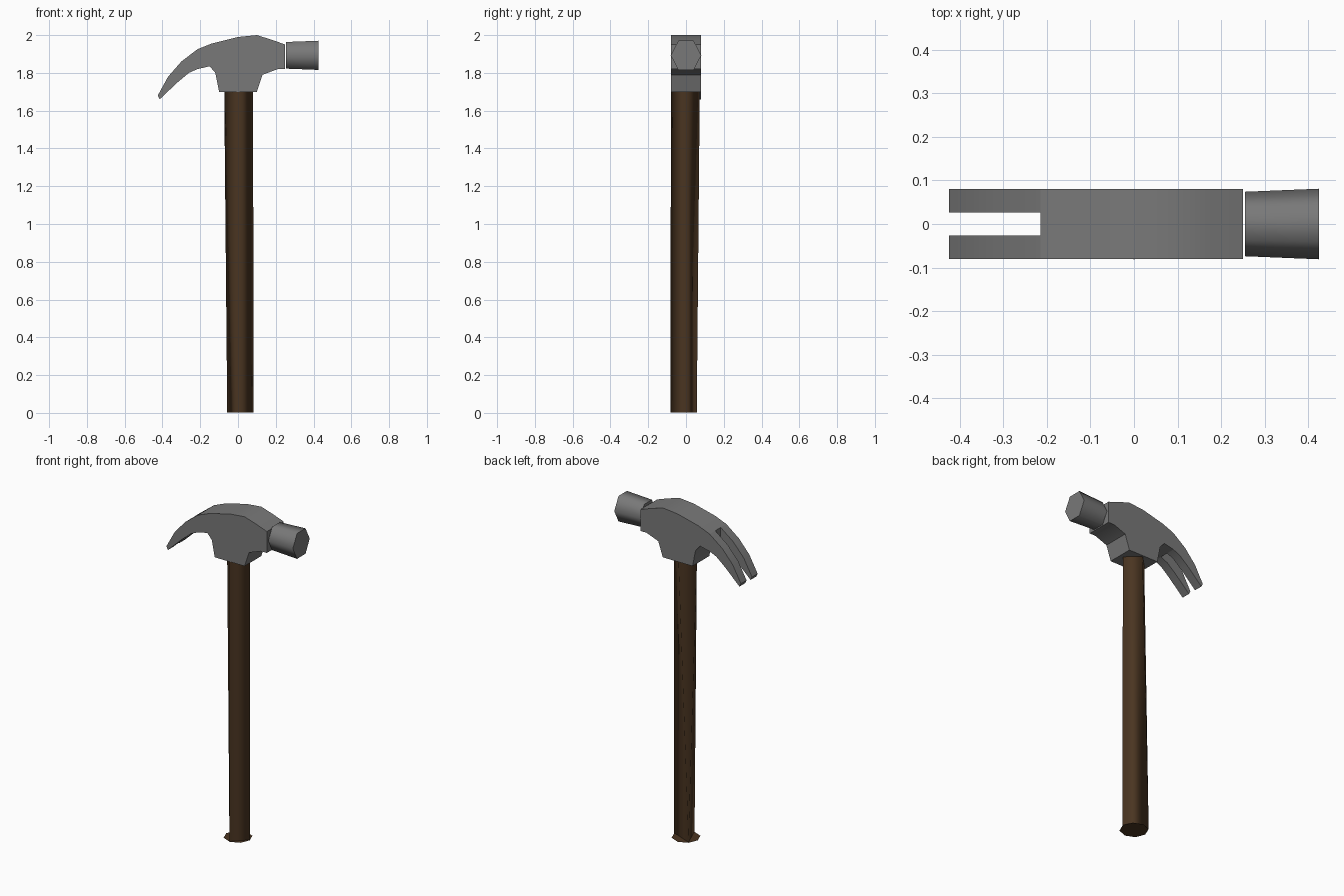
import bpy, bmesh, math

if "Cube" in bpy.data.objects:
    bpy.data.objects.remove(bpy.data.objects["Cube"])


def material(name, rgb):
    m = bpy.data.materials.new(name)
    m.diffuse_color = (*rgb, 1)
    m.use_nodes = True
    m.node_tree.nodes["Principled BSDF"].inputs["Base Color"].default_value = m.diffuse_color
    return m


def finish(name, bm, mat, smooth=None):
    bmesh.ops.recalc_face_normals(bm, faces=bm.faces)
    me = bpy.data.meshes.new(name)
    bm.to_mesh(me)
    bm.free()
    ob = bpy.data.objects.new(name, me)
    bpy.context.collection.objects.link(ob)
    me.materials.append(mat)
    if smooth:
        bpy.context.view_layer.objects.active = ob
        ob.select_set(True)
        bpy.ops.object.shade_smooth_by_angle(angle=math.radians(smooth))
        ob.select_set(False)
    return ob


def extrude_profile(name, pts, y0, y1, mat):
    """Side profile (x, z) given thickness from y0 to y1."""
    bm = bmesh.new()
    f = bm.faces.new([bm.verts.new((x, y0, z)) for x, z in pts])
    ext = bmesh.ops.extrude_face_region(bm, geom=[f])
    for v in ext["geom"]:
        if isinstance(v, bmesh.types.BMVert):
            v.co.y = y1
    return finish(name, bm, mat, smooth=30)


wood = material("wood", (0.068, 0.035, 0.015))
steel = material("dark_steel", (0.19, 0.19, 0.19))

# Handle: faceted shaft whose diamond top narrows to a triangle at the foot
bm = bmesh.new()
top = [bm.verts.new((x, y, 1.72)) for x, y in
       ((0.08, 0), (0, 0.073), (-0.073, 0), (0, -0.08))]
foot = [bm.verts.new((x, y, 0.003)) for x, y in
        ((0.082, 0), (-0.057, 0.057), (0, -0.082))]
bm.faces.new((top[0], top[1], foot[1], foot[0]))
bm.faces.new((top[1], top[2], foot[1]))
bm.faces.new((top[2], top[3], foot[2], foot[1]))
bm.faces.new((top[3], top[0], foot[0], foot[2]))
finish("handle", bm, wood, 170)

# Flat octagonal end cap, wider than the foot of the shaft
bm = bmesh.new()
bmesh.ops.create_circle(bm, cap_ends=True, segments=8, radius=0.08)
finish("handle_end_cap", bm, wood)

# Head body with flared socket
extrude_profile("head_body", [
    (0.25, 1.95), (0.18, 1.975), (0.10, 2.0), (0, 1.99), (-0.14, 1.955),
    (-0.215, 1.925), (-0.215, 1.82), (-0.15, 1.835), (-0.12, 1.80),
    (-0.10, 1.70), (0.10, 1.70), (0.13, 1.79), (0.21, 1.82), (0.25, 1.82)],
    -0.08, 0.08, steel)

# Pair of curved claws
claw = [(-0.215, 1.925), (-0.30, 1.86), (-0.37, 1.78), (-0.425, 1.68),
        (-0.415, 1.66), (-0.32, 1.75), (-0.26, 1.80), (-0.215, 1.82)]
for side, s in (("front", -1), ("back", 1)):
    extrude_profile("claw_" + side, claw, s * 0.026, s * 0.08, steel)

# Striking poll: six-sided and slightly flared, a little taller than wide
bm = bmesh.new()
rings = []
for x, r in ((0.255, 0.074), (0.425, 0.081)):
    rings.append([bm.verts.new((x, r * math.cos(a), 1.893 + 1.1 * r * math.sin(a)))
                  for a in (i * math.tau / 6 for i in range(6))])
for i in range(6):
    j = (i + 1) % 6
    bm.faces.new((rings[0][i], rings[0][j], rings[1][j], rings[1][i]))
for ring in rings:
    bm.faces.new(ring)
finish("striking_poll", bm, steel, smooth=65)
